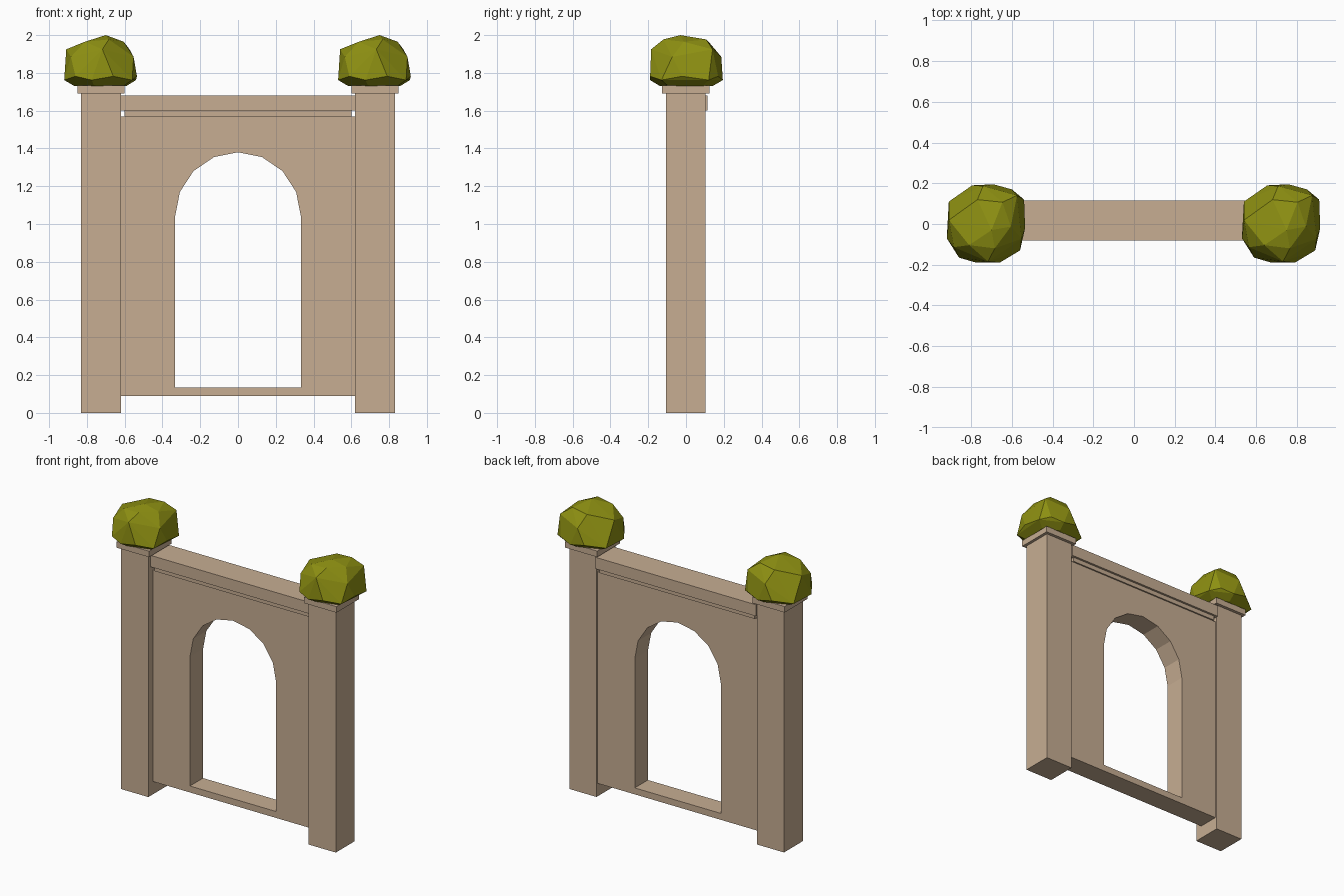
import bpy, bmesh, math

if "Cube" in bpy.data.objects:
    bpy.data.objects.remove(bpy.data.objects["Cube"])


def material(name, color):
    m = bpy.data.materials.new(name)
    m.diffuse_color = (*color, 1)
    m.use_nodes = True
    m.node_tree.nodes["Principled BSDF"].inputs["Base Color"].default_value = m.diffuse_color
    return m


stone = material("sandstone", (0.57, 0.42, 0.29))
leaf = material("foliage", (0.27, 0.28, 0.006))


def add_object(name, bm, mat):
    bmesh.ops.recalc_face_normals(bm, faces=bm.faces)
    mesh = bpy.data.meshes.new(name)
    bm.to_mesh(mesh)
    bm.free()
    mesh.materials.append(mat)
    ob = bpy.data.objects.new(name, mesh)
    bpy.context.collection.objects.link(ob)
    return ob


def box(name, x, y, z):
    bm = bmesh.new()
    bmesh.ops.create_cube(bm, size=1)
    for v in bm.verts:
        for i, (lo, hi) in enumerate((x, y, z)):
            v.co[i] = lo if v.co[i] < 0 else hi
    return add_object(name, bm, stone)


# Wall with arched opening: matching outer and inner loops, front and back
def arched_wall(y0, y1):
    half, bottom, top = 0.62, 0.09, 1.57
    inner = [(-0.333, 0.135), (0.333, 0.135)]
    outer = [(-half, bottom), (half, bottom)]
    for i in range(9):
        a = math.pi * i / 8
        p = (0.333 * math.cos(a), 1.04 + 0.34 * math.sin(a))
        inner.append(p)
        if i in (0, 8):
            outer.append((math.copysign(half, p[0]), p[1]))
        elif i in (1, 7):
            outer.append((math.copysign(half, p[0]), top))
        else:
            outer.append((p[0], top))
    bm = bmesh.new()
    loops = [[bm.verts.new((px, y, pz)) for px, pz in pts]
             for pts, y in ((outer, y0), (inner, y0), (inner, y1), (outer, y1))]
    n = len(inner)
    for k in range(4):
        a, b = loops[k], loops[(k + 1) % 4]
        for i in range(n):
            j = (i + 1) % n
            bm.faces.new((a[i], a[j], b[j], b[i]))
    bmesh.ops.dissolve_limit(bm, angle_limit=0.01, verts=bm.verts, edges=bm.edges)
    return add_object("arched_wall", bm, stone)


arched_wall(-0.055, 0.09)

# Lintel and the narrow moulding below it
box("lintel_moulding", (-0.6, 0.6), (-0.066, 0.1), (1.57, 1.6))
box("lintel", (-0.62, 0.62), (-0.08, 0.115), (1.6, 1.68))


# Faceted bush: convex hull over rings of an irregular outline
def bush(name):
    plan = [(-.195, -.07), (-.135, -.165), (-.05, -.19), (.065, -.19),
            (.165, -.13), (.19, -.02), (.185, .12), (.125, .17),
            (.035, .195), (-.07, .19), (-.185, .11)]
    n = len(plan)
    mids = [((plan[i][0] + plan[(i + 1) % n][0]) / 2,
             (plan[i][1] + plan[(i + 1) % n][1]) / 2) for i in range(n)]
    bm = bmesh.new()

    def ring(points, scale, z, wobble):
        for i, (px, py) in enumerate(points):
            bm.verts.new((px * scale, py * scale, z + wobble * (i % 2)))

    ring(plan[::2], 0.72, 1.73, 0)
    ring(plan, 1.0, 1.762, 0.02)
    ring(mids[::2], 0.97, 1.885, 0.04)
    ring(plan[1::2], 0.63, 1.965, 0.012)
    bm.verts.new((0.025, -0.03, 2.0))
    out = bmesh.ops.convex_hull(bm, input=bm.verts)
    loose = [v for v in bm.verts if not v.link_faces]
    bmesh.ops.delete(bm, geom=loose, context='VERTS')
    return add_object(name, bm, leaf)


# Pillars, caps and bushes on both sides
for side, s in (("left", -1), ("right", 1)):
    cx = 0.725 * s
    box(side + "_pillar", (cx - 0.105, cx + 0.105), (-0.105, 0.103), (0, 1.69))
    box(side + "_cap", (cx - 0.125, cx + 0.125), (-0.126, 0.124), (1.69, 1.732))
    bush(side + "_bush").location.x = cx
